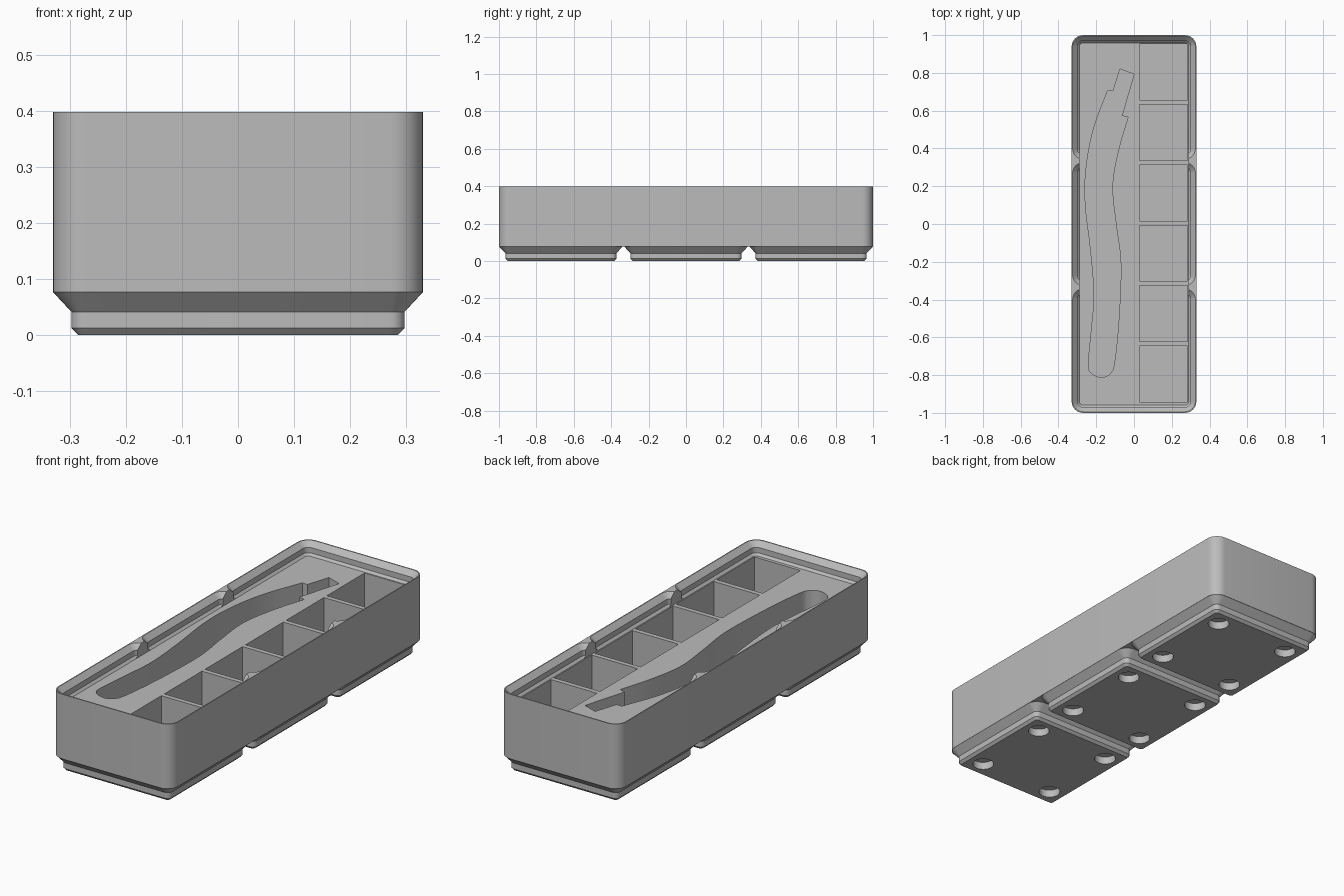
import bpy
import bmesh
import math
from mathutils import Vector

if "Cube" in bpy.data.objects:
    bpy.data.objects.remove(bpy.data.objects["Cube"], do_unlink=True)

HALF_X, HALF_Y, TOP = 0.33, 1.0, 0.398
FLOOR, POCKET_FLOOR = 0.335, 0.11
PITCH = 0.669

grey = bpy.data.materials.new("plain grey")
grey.use_nodes = True
COLOUR = (0.5, 0.5, 0.5, 1)
grey.diffuse_color = COLOUR
grey.node_tree.nodes["Principled BSDF"].inputs["Base Color"].default_value = COLOUR


def rounded_rect(hx, hy, r, steps=8):
    """Counter-clockwise outline of a rectangle with round corners."""
    points = []
    for i, (sx, sy) in enumerate([(1, 1), (-1, 1), (-1, -1), (1, -1)]):
        for k in range(steps + 1):
            a = (i + k / steps) * math.pi / 2
            points.append((sx * (hx - r) + r * math.cos(a),
                           sy * (hy - r) + r * math.sin(a)))
    return points


def loft(name, rings, cy=0.0):
    """Closed solid through stacked (z, outline) rings."""
    bm = bmesh.new()
    loops = [[bm.verts.new((x, y + cy, z)) for x, y in outline] for z, outline in rings]
    bm.faces.new(loops[0])
    bm.faces.new(loops[-1])
    n = len(loops[0])
    for low, high in zip(loops, loops[1:]):
        for i in range(n):
            j = (i + 1) % n
            bm.faces.new((low[i], low[j], high[j], high[i]))
    bmesh.ops.recalc_face_normals(bm, faces=bm.faces)
    mesh = bpy.data.meshes.new(name)
    bm.to_mesh(mesh)
    bm.free()
    mesh.materials.append(grey)
    ob = bpy.data.objects.new(name, mesh)
    bpy.context.collection.objects.link(ob)
    return ob


def combine(target, tool, operation="DIFFERENCE"):
    """Apply one boolean and drop its tool."""
    mod = target.modifiers.new("boolean", "BOOLEAN")
    mod.operation, mod.solver, mod.object = operation, "EXACT", tool
    bpy.context.view_layer.objects.active = target
    bpy.ops.object.modifier_apply(modifier=mod.name)
    bpy.data.objects.remove(tool, do_unlink=True)


def box(name, x0, x1, y0, y1, z0, z1):
    outline = [(x0, y0), (x1, y0), (x1, y1), (x0, y1)]
    return loft(name, [(z0, outline), (z1, outline)])


def smooth_path(points, steps=6):
    """Catmull-Rom curve through the points."""
    p = [Vector(q) for q in points]
    p = [2 * p[0] - p[1]] + p + [2 * p[-1] - p[-2]]
    out = []
    for a, b, c, d in zip(p, p[1:], p[2:], p[3:]):
        for k in range(steps):
            t = k / steps
            out.append(0.5 * (2 * b + (c - a) * t + (2 * a - 5 * b + 4 * c - d) * t ** 2
                              + (3 * b - a - 3 * c + d) * t ** 3))
    return [tuple(v) for v in out + [p[-2]]]


# Outer body
body = loft("storage_bin", [(z, rounded_rect(HALF_X, HALF_Y, 0.06)) for z in (0.0765, TOP)])

# Three stepped feet, each with four round magnet holes
FOOT = [(0, 0.285, 0.013), (0.0128, 0.297, 0.0255), (0.0415, 0.297, 0.0255),
        (0.0767, 0.3297, 0.0595), (0.095, 0.3, 0.04)]
for cy in (-PITCH, 0, PITCH):
    foot = loft("foot", [(z, rounded_rect(h, h, r)) for z, h, r in FOOT], cy)
    combine(body, foot, "UNION")
    for sx in (-1, 1):
        for sy in (-1, 1):
            ring = [(sx * 0.207 + 0.05 * math.cos(k * math.pi / 16),
                     sy * 0.207 + 0.05 * math.sin(k * math.pi / 16)) for k in range(32)]
            combine(body, loft("magnet_hole", [(-0.05, ring), (0.038, ring)], cy))

# Stacking lip: one flared recess per foot, opened along the middle
LIP = [(FLOOR, 0.289, 0.018), (0.346, 0.3, 0.0295), (0.373, 0.3, 0.0295),
       (TOP, 0.325, 0.055), (0.45, 0.325, 0.055)]
for cy in (-PITCH, 0, PITCH):
    combine(body, loft("lip_recess", [(z, rounded_rect(h, h, r)) for z, h, r in LIP], cy))
middle = rounded_rect(0.289, 0.958, 0.018)
combine(body, loft("lip_middle", [(FLOOR, middle), (0.45, middle)]))

# Row of six compartments
for i in range(6):
    y = 0.005 + (i - 2.5) * 0.3195
    combine(body, box("compartment", 0.03, 0.283, y - 0.148, y + 0.148, POCKET_FLOOR, 0.37))

# Curved tool slot with a narrow stepped tip
right_side = smooth_path([(-0.032, 0.565), (-0.084, 0.385), (-0.114, 0.2), (-0.095, 0.0),
                          (-0.07, -0.21), (-0.08, -0.5), (-0.103, -0.73), (-0.125, -0.79),
                          (-0.172, -0.812), (-0.225, -0.79), (-0.241, -0.74), (-0.225, -0.56),
                          (-0.211, -0.37), (-0.23, -0.13), (-0.257, 0.1), (-0.254, 0.29),
                          (-0.215, 0.5), (-0.14, 0.705)])
tip = [(-0.111, 0.703), (-0.074, 0.82), (0.0, 0.793), (-0.064, 0.573)]
slot = (right_side + tip)[::-1]
combine(body, loft("tool_slot", [(POCKET_FLOOR, slot), (0.37, slot)]))

# Smooth the rounded corners, keep the edges crisp
bpy.ops.object.select_all(action="DESELECT")
body.select_set(True)
bpy.context.view_layer.objects.active = body
bpy.ops.object.shade_smooth_by_angle(angle=math.radians(30))
